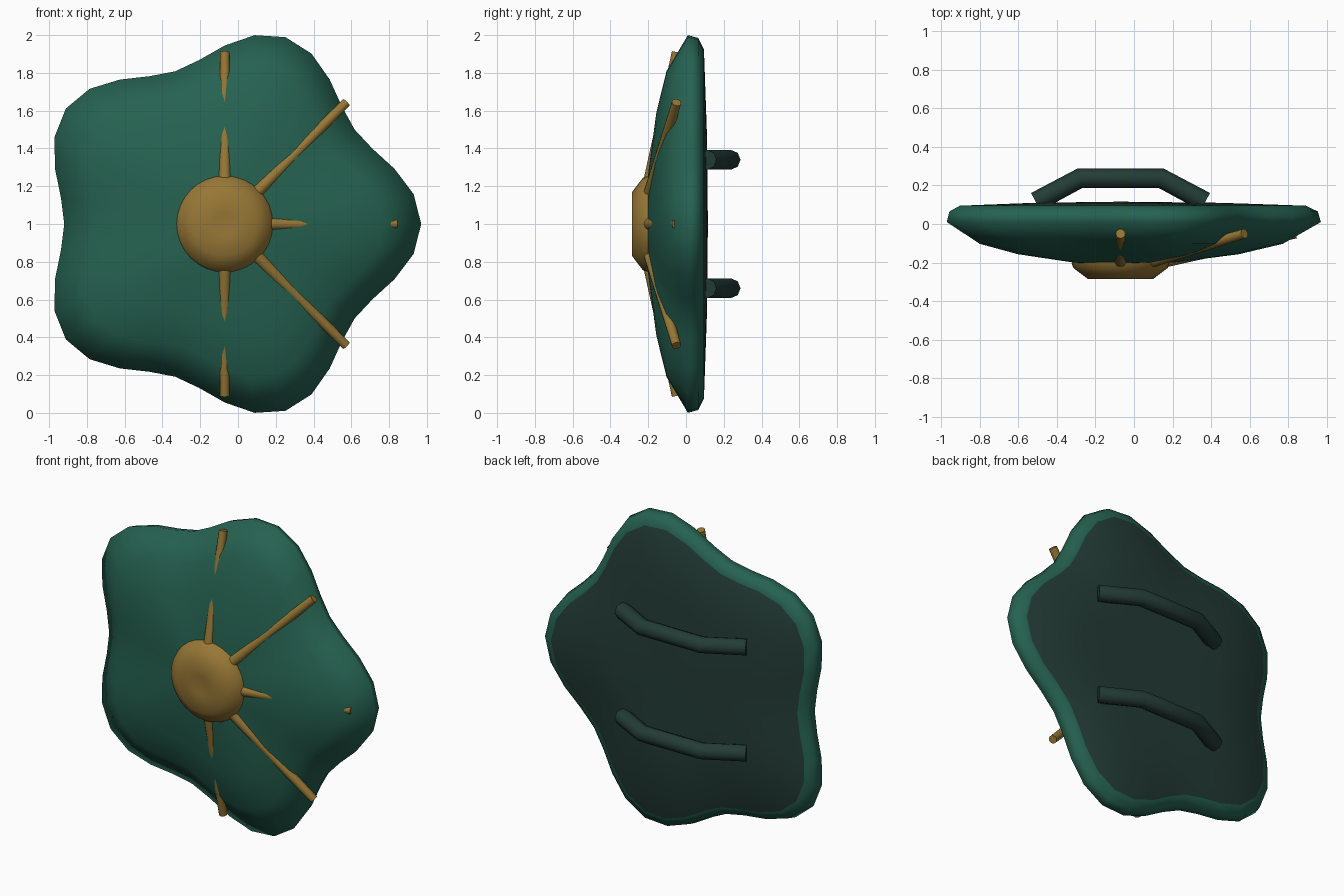
import bpy, bmesh, math
from mathutils import Vector

if "Cube" in bpy.data.objects:
    bpy.data.objects.remove(bpy.data.objects["Cube"])

CX, CZ = -0.07, 1.0  # hub of the shield


def material(name, rgb):
    m = bpy.data.materials.new(name)
    m.use_nodes = True
    m.diffuse_color = (*rgb, 1)
    m.node_tree.nodes["Principled BSDF"].inputs["Base Color"].default_value = (*rgb, 1)
    return m


green = material("green", (0.019, 0.122, 0.082))
gold = material("gold", (0.31, 0.185, 0.036))
dark = material("dark_green", (0.017, 0.045, 0.037))


def smooth(obj, degrees):
    bpy.ops.object.select_all(action='DESELECT')
    obj.select_set(True)
    bpy.context.view_layer.objects.active = obj
    bpy.ops.object.shade_smooth_by_angle(angle=math.radians(degrees))


def turned(name, profile, radius, count, mats, angle):
    """Revolve (scale, y) points about the hub axis, poles at both ends."""
    bm = bmesh.new()
    rings = []
    for s, y in profile:
        steps = count if s else 1
        rings.append([bm.verts.new((CX + s * radius(t) * math.cos(t), y,
                                    CZ + s * radius(t) * math.sin(t)))
                      for t in (math.tau * i / count for i in range(steps))])
    for a, b in zip(rings, rings[1:]):
        for i in range(count):
            j = (i + 1) % count
            quad = [a[i % len(a)], a[j % len(a)], b[j % len(b)], b[i % len(b)]]
            bm.faces.new(list(dict.fromkeys(quad)))
    bmesh.ops.recalc_face_normals(bm, faces=bm.faces)
    mesh = bpy.data.meshes.new(name)
    bm.to_mesh(mesh)
    bm.free()
    obj = bpy.data.objects.new(name, mesh)
    bpy.context.collection.objects.link(obj)
    for m in mats:
        mesh.materials.append(m)
    smooth(obj, angle)
    return obj


# Five-lobed shield, with a dark back
shield = turned("shield",
                [(0, -0.215), (0.27, -0.2), (0.59, -0.157), (0.81, -0.103), (1, 0.01),
                 (0.985, 0.065), (0.925, 0.095), (0.5, 0.11), (0, 0.116)],
                lambda t: 0.945 + 0.095 * math.cos(5 * t), 40, [green, dark], 80)
for face in shield.data.polygons:
    if face.normal.y > 0.98 and face.center.y > 0.09:
        face.material_index = 1

# Central boss
turned("boss", [(0, -0.276), (0.06, -0.285), (0.17, -0.285), (0.245, -0.228),
                (0.255, -0.2), (0.2, -0.17), (0, -0.17)],
       lambda t: 1, 32, [gold], 60)

# Spokes fanning from the boss, partly sunk into the shield
for k, side in enumerate(("bottom", "lower", "middle", "upper", "top")):
    t = math.radians(45 * (k - 2))
    out = Vector((math.cos(t), 0, math.sin(t)))
    hub = Vector((CX, 0, CZ))
    start = hub + Vector((0, -0.24, 0))
    end = hub + out * 0.91 + Vector((0, -0.05, 0))
    axis = end - start
    bpy.ops.mesh.primitive_cone_add(vertices=12, radius1=0.036, radius2=0.025,
                                    depth=axis.length, location=(start + end) / 2,
                                    rotation=axis.to_track_quat('Z', 'Y').to_euler())
    spoke = bpy.context.object
    spoke.name = side + "_spoke"
    spoke.data.materials.append(gold)
    smooth(spoke, 40)

# Two bent grips on the back
for name, z in (("upper_handle", 1.34), ("lower_handle", 0.66)):
    curve = bpy.data.curves.new(name, 'CURVE')
    curve.dimensions = '3D'
    curve.bevel_depth = 0.052
    curve.bevel_resolution = 2
    curve.use_fill_caps = True
    path = curve.splines.new('POLY')
    path.points.add(3)
    for p, (x, y) in zip(path.points, [(-0.44, 0.115), (-0.21, 0.238), (0.21, 0.238), (0.44, 0.115)]):
        p.co = (CX + x, y, z, 1)
    path.use_smooth = False
    curve.materials.append(dark)
    handle = bpy.data.objects.new(name, curve)
    bpy.context.collection.objects.link(handle)
    # Turn the tube into a mesh so its bends stay crisp
    bpy.ops.object.select_all(action='DESELECT')
    handle.select_set(True)
    bpy.context.view_layer.objects.active = handle
    bpy.ops.object.convert(target='MESH')
    smooth(bpy.context.object, 50)
